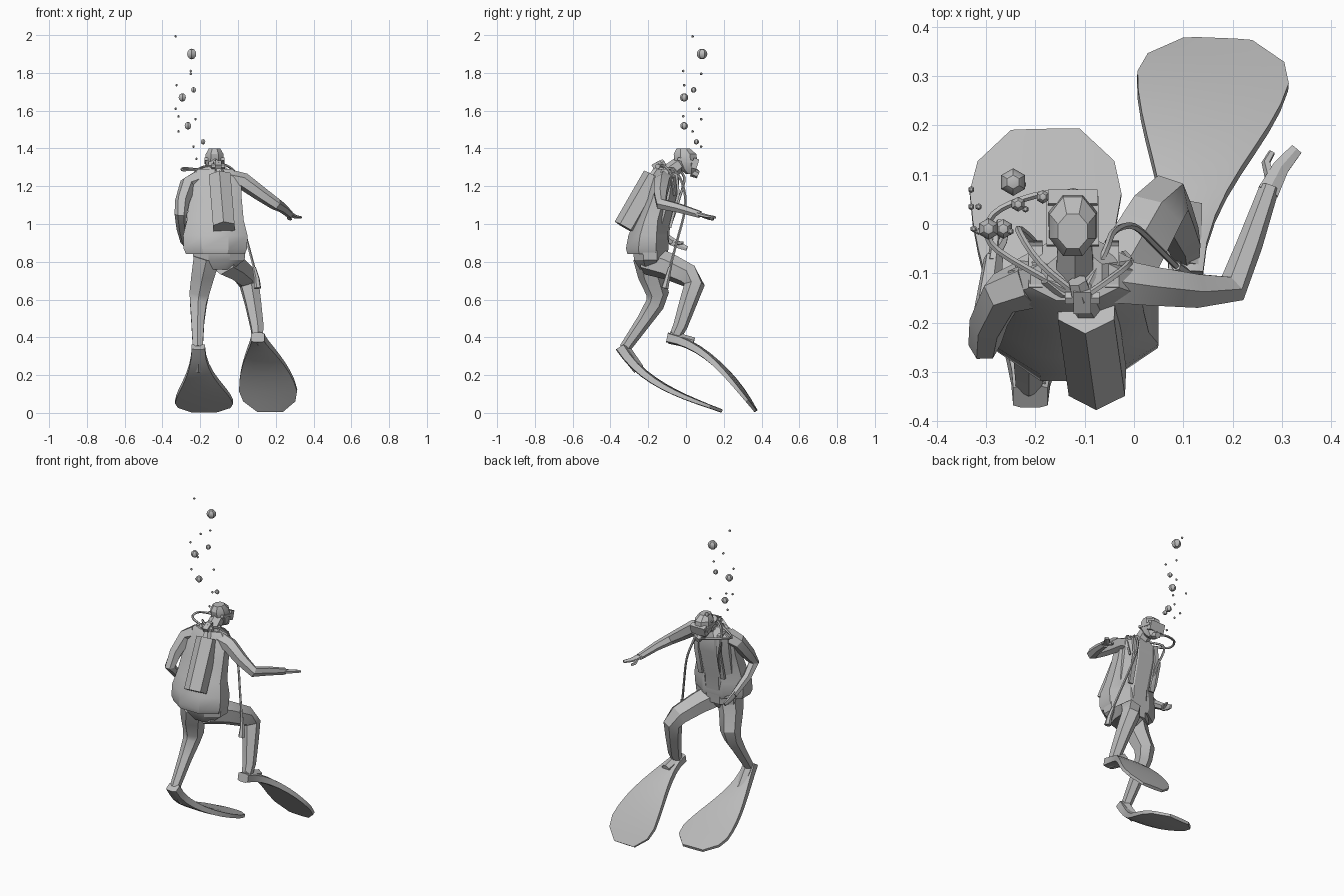
import bpy, bmesh, math
from mathutils import Vector, Matrix

if "Cube" in bpy.data.objects:
    bpy.data.objects.remove(bpy.data.objects["Cube"])

COLOUR = (.5, .5, .5, 1)
grey = bpy.data.materials.new("plain grey")
grey.use_nodes = True
grey.diffuse_color = COLOUR
grey.node_tree.nodes["Principled BSDF"].inputs["Base Color"].default_value = COLOUR
made = []


def finish(name, bm):
    """Turn a bmesh into a named grey object."""
    bmesh.ops.recalc_face_normals(bm, faces=bm.faces)
    mesh = bpy.data.meshes.new(name)
    bm.to_mesh(mesh)
    bm.free()
    mesh.materials.append(grey)
    obj = bpy.data.objects.new(name, mesh)
    bpy.context.collection.objects.link(obj)
    made.append(obj)


def loft(name, rings):
    """Skin a list of equal-sized point rings and cap both ends."""
    bm = bmesh.new()
    loops = [[bm.verts.new(point) for point in ring] for ring in rings]
    for lower, upper in zip(loops, loops[1:]):
        for i in range(len(lower)):
            bm.faces.new((lower[i - 1], lower[i], upper[i], upper[i - 1]))
    bm.faces.new(loops[0])
    bm.faces.new(loops[-1])
    finish(name, bm)


def polygon(sides):
    """Corner directions of a regular polygon with a flat side at the bottom."""
    angles = [math.tau * (k + .5) / sides for k in range(sides)]
    return [(math.cos(angle), math.sin(angle)) for angle in angles]


def tube(name, points, start, end, sides=6, flat=1, up=(0, 0, 1)):
    """Sweep a polygon along a path, tapering evenly from start to end radius."""
    path = [Vector(point) for point in points]
    last = len(path) - 1
    up = Vector(up)
    rings = []
    for i, centre in enumerate(path):
        way = (path[min(i + 1, last)] - path[max(i - 1, 0)]).normalized()
        up = (up - way * up.dot(way)).normalized()
        side = way.cross(up)
        radius = start + (end - start) * i / last
        rings.append([centre + radius * (side * u + up * v * flat)
                      for u, v in polygon(sides)])
    loft(name, rings)


def stack(name, x, levels, sides=8):
    """Loft of level oval sections: centre y, height z, half width, half depth."""
    grow = 1 / math.cos(math.pi / sides)
    loft(name, [[(x + width * grow * u, y + depth * grow * v, z)
                 for u, v in polygon(sides)] for y, z, width, depth in levels])


def hose(name, *points, radius=.007, steps=4):
    """Rounded rubber hose that leaves the valve and passes through the points."""
    knots = [VALVE, VALVE] + [Vector(point) for point in points]
    knots.append(knots[-1])
    path = []
    for a, b, c, d in zip(knots, knots[1:], knots[2:], knots[3:]):
        for step in range(steps):
            t = step / steps
            bend_in, bend_out = (c - a) / 2, (d - b) / 2
            ease = t * t * (3 - 2 * t)
            path.append(b.lerp(c, ease) + bend_in * t * (1 - t) ** 2
                        - bend_out * t * t * (1 - t))
    path.append(knots[-1])
    tube(name, path, radius, radius, sides=5, up=(.3, .2, 1))


def box(name, centre, size, pitch):
    bm = bmesh.new()
    bmesh.ops.create_cube(bm, size=1)
    bm.transform(Matrix.Translation(centre) @ Matrix.Rotation(pitch, 4, "X")
                 @ Matrix.Diagonal((*size, 1)))
    finish(name, bm)


def ball(name, centre, radius):
    bm = bmesh.new()
    bmesh.ops.create_uvsphere(bm, u_segments=6, v_segments=6, radius=radius)
    bmesh.ops.translate(bm, verts=bm.verts, vec=centre)
    finish(name, bm)


def fin(name, heel, arch, blade, tip, steps=10):
    """Swim fin along a curve, widening to a round-ended blade."""
    heel, arch, blade, tip = (Vector(p) for p in (heel, arch, blade, tip))
    outline = [(-1, -.4), (-.5, -.5), (.5, -.5), (1, -.4),
               (1, .4), (.5, .5), (-.5, .5), (-1, .4)]
    rings = []
    for step in range(steps + 1):
        t = step / steps
        s = 1 - t
        centre = heel * s ** 3 + 3 * arch * s * s * t + 3 * blade * s * t * t + tip * t ** 3
        way = (arch - heel) * s * s + 2 * (blade - arch) * s * t + (tip - blade) * t * t
        side = (Vector((way.y, -way.x, 0)).normalized() + Vector((1, 0, 0))).normalized()
        up = side.cross(way).normalized()
        spread = min(t / .85, 1)
        rounding = math.sqrt(1 - .8 * max(0, (t - .8) / .2) ** 2)
        width = (.035 + .12 * spread * spread * (3 - 2 * spread)) * rounding
        thickness = .018 + .035 * s
        rings.append([centre + side * width * u + up * thickness * v for u, v in outline])
    loft(name, rings)


# torso, flared vest and pelvis
MIDDLE = -.12
stack("torso", MIDDLE, [(-.18, .8, .11, .08), (-.165, .98, .11, .08), (-.12, 1.15, .12, .08),
                        (-.1, 1.25, .12, .065), (-.1, 1.3, .055, .045)])
stack("vest", MIDDLE, [(-.205, .84, .155, .105), (-.205, .87, .168, .113),
                       (-.2, .94, .17, .105), (-.185, 1.02, .15, .085),
                       (-.15, 1.13, .14, .07), (-.12, 1.25, .135, .06), (-.11, 1.29, .09, .045)])
stack("pelvis", -.1, [(-.19, .76, .07, .055), (-.19, .81, .135, .085), (-.19, .86, .14, .09)])

# neck, head, mask and mouthpiece
tube("neck", [(MIDDLE, -.11, 1.26), (MIDDLE, -.03, 1.32)], .045, .04)
stack("head", -.124, [(.02, 1.265, .025, .02), (.01, 1.29, .04, .045), (0, 1.33, .05, .06),
                      (-.005, 1.37, .047, .06), (-.015, 1.4, .03, .035)])
box("mask", (-.124, .048, 1.32), (.1, .03, .055), -.3)
box("mask_strap", (-.124, .005, 1.335), (.106, .1, .016), -.2)
tube("mouthpiece", [(-.124, .03, 1.275), (-.124, .065, 1.26)], .024, .02)

# air tank, valve and regulator
VALVE = Vector((-.105, -.15, 1.305))
TANK_TOP = Vector((-.096, -.165, 1.25))
tube("tank", [TANK_TOP, (-.074, -.32, .98)], .066, .066, up=(0, 1, 0))
tube("tank_neck", [TANK_TOP, VALVE], .035, .016)
box("valve", VALVE, (.035, .05, .045), .5)
tube("valve_knob", [VALVE - Vector((.035, 0, 0)), VALVE + Vector((.035, 0, 0))], .014, .014)
tube("regulator", [VALVE, VALVE + Vector((-.01, .035, .02))], .024, .02)

# hoses and gauge
hose("mouth_hose", (-.2, -.1, 1.29), (-.29, -.04, 1.285), (-.285, .02, 1.295),
     (-.2, .058, 1.285), (-.13, .06, 1.265))
hose("inflator_hose", (-.19, -.08, 1.3), (-.235, -.01, 1.25), (-.2, -.04, 1.12), (-.19, -.08, 1))
hose("shoulder_hose", (-.06, -.12, 1.31), (-.01, -.08, 1.26), (-.02, -.06, 1.15))
hose("gauge_hose", (-.06, -.06, 1.28), (-.04, -.015, 1.2), (0, -.005, 1.08),
     (.05, -.05, .9), (.09, -.09, .75))
tube("gauge", [(.085, -.085, .77), (.1, -.1, .71), (.103, -.112, .66)], .01, .02)

# vest shoulder straps
for side, x in (("right", -.2), ("left", -.045)):
    tube(side + "_shoulder_strap", [(x, -.13, 1.285), (x, -.05, 1.26), (x, -.04, 1.16),
                                    (x, -.085, .98)], .02, .02, 4, .5, (0, .3, 1))

# arms
tube("left_arm", [(-.04, -.115, 1.235), (.03, -.125, 1.225), (.12, -.135, 1.16),
                  (.2, -.13, 1.105), (.235, -.04, 1.085), (.275, .075, 1.05)], .052, .02)
tube("right_arm", [(-.21, -.12, 1.235), (-.265, -.14, 1.21), (-.295, -.2, 1.12),
                   (-.303, -.245, 1.05), (-.3, -.18, .98), (-.285, -.07, .905)],
     .052, .02, up=(0, 1, 0))

# hands and thumbs
tube("left_hand", [(.272, .065, 1.053), (.298, .115, 1.04), (.33, .152, 1.035)],
     .025, .014, flat=.5)
tube("left_thumb", [(.278, .09, 1.045), (.268, .125, 1.03), (.28, .146, 1.025)], .012, .007, 5)
tube("right_hand", [(-.286, -.08, .91), (-.28, -.03, .885), (-.272, .005, .87)],
     .025, .014, flat=.5, up=(1, 0, 0))
tube("right_thumb", [(-.28, -.06, .895), (-.265, -.035, .9), (-.26, -.015, .9)], .012, .007, 5)

# legs
tube("left_leg", [(-.08, -.2, .81), (-.02, -.09, .775), (.04, .015, .725), (.06, .045, .68),
                  (.08, .01, .58), (.1, -.03, .46), (.105, -.065, .39)], .08, .03)
tube("right_leg", [(-.165, -.2, .82), (-.185, -.185, .73), (-.205, -.15, .63),
                   (-.21, -.165, .575), (-.213, -.22, .49), (-.213, -.325, .34)],
     .08, .03, up=(0, 1, 0))

# feet and fins
tube("left_foot", [(.105, -.085, .4), (.112, .04, .37)], .035, .03)
tube("right_foot", [(-.21, -.335, .345), (-.208, -.25, .23)], .035, .03)
fin("left_fin", (.105, -.1, .4), (.11, .1, .36), (.16, .24, .2), (.17, .37, .01))
fin("right_fin", (-.21, -.35, .35), (-.21, -.23, .16), (-.17, -.03, .09), (-.18, .19, .01))

# rising air bubbles, large then small
for x, y, z, radius in [(-.245, .085, 1.9, .028), (-.295, -.01, 1.67, .022),
                        (-.265, -.01, 1.52, .02), (-.235, .04, 1.71, .015),
                        (-.185, .055, 1.435, .014)]:
    ball("large_bubble", (x, y, z), radius)
for centre in [(-.33, .035, 1.993), (-.25, -.015, 1.81), (-.25, .08, 1.795), (-.325, -.01, 1.735),
               (-.33, .07, 1.61), (-.315, -.015, 1.57), (-.315, .035, 1.49),
               (-.225, .08, 1.555), (-.235, .08, 1.41), (-.22, .03, 1.345)]:
    ball("small_bubble", centre, .007)

# soft shading with crisp edges
bpy.ops.object.select_all(action="DESELECT")
for obj in made:
    obj.select_set(True)
bpy.context.view_layer.objects.active = made[0]
bpy.ops.object.shade_smooth_by_angle(angle=math.radians(30))
